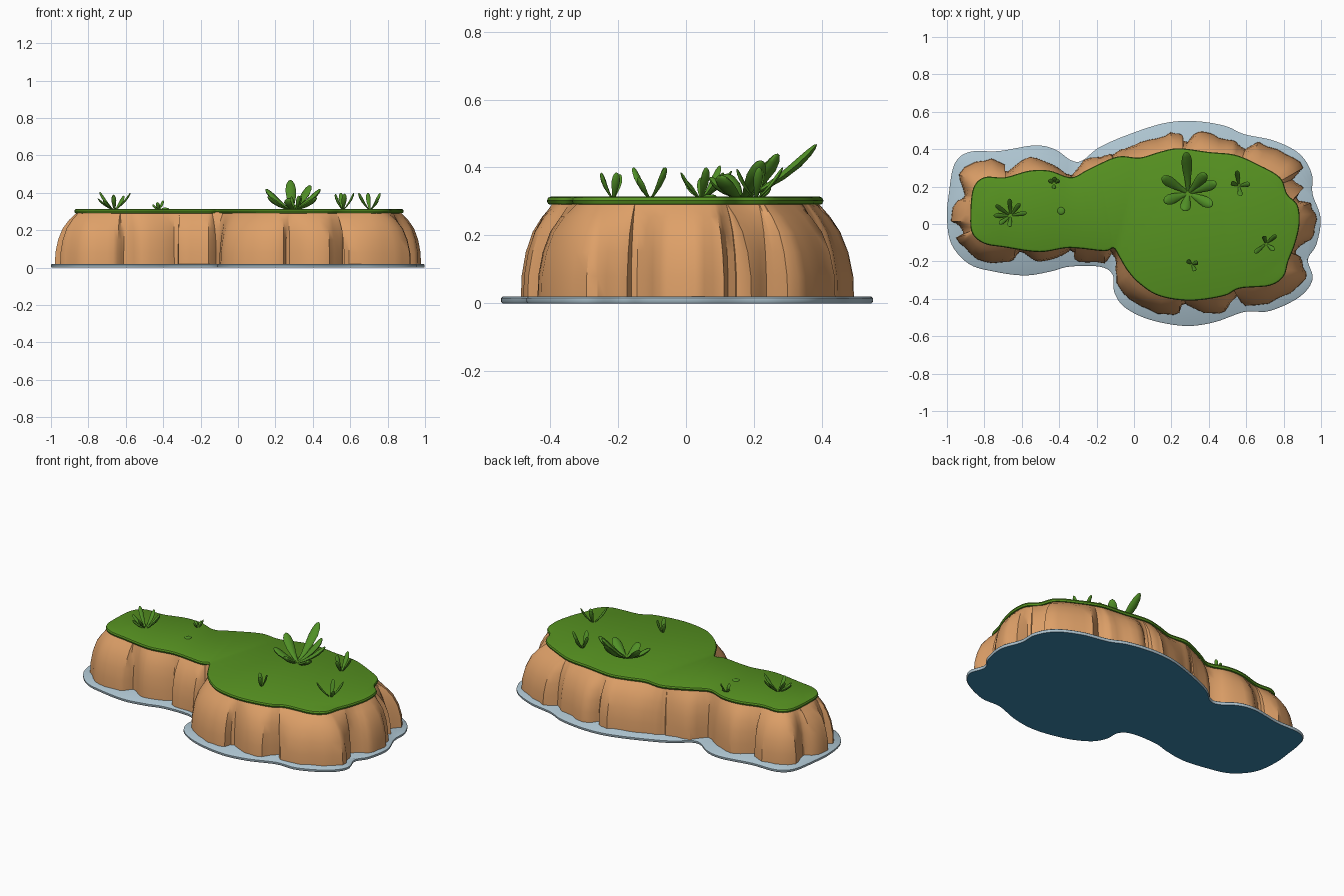
import bpy, bmesh, math, random
from mathutils import Vector

random.seed(4)


def material(name, r, g, b):
    lin = lambda c: ((c / 255 + 0.055) / 1.055) ** 2.4 if c > 10 else c / 255 / 12.92
    m = bpy.data.materials.new(name)
    m.diffuse_color = (lin(r), lin(g), lin(b), 1)
    return m


ROCK = material("tan rock", 222, 160, 104)
GRASS = material("grass green", 87, 147, 33)
LEAF = material("leaf green", 80, 143, 38)
FOAM = material("pale water", 174, 197, 209)
DEEP = material("deep water", 58, 135, 175)


def closed_curve(flat, steps):
    """Smooth closed curve through x, y pairs."""
    p = [Vector(flat[i:i + 2]) for i in range(0, len(flat), 2)]
    n, out = len(p), []
    for i in range(n):
        a, b, c, d = p[i - 1], p[i], p[(i + 1) % n], p[(i + 2) % n]
        for s in range(steps):
            t = s / steps
            out.append(0.5 * (2 * b + (c - a) * t + (2 * a - 5 * b + 4 * c - d) * t * t
                              + (3 * b - a - 3 * c + d) * t ** 3))
    return out


def inset(pts, d):
    """Move a clockwise outline inwards by d."""
    out = []
    for i, p in enumerate(pts):
        t = (pts[(i + 1) % len(pts)] - pts[i - 1]).normalized()
        out.append(p + Vector((t.y, -t.x)) * d)
    return out


def loft(name, rings, mats, angle=40):
    """Skin closed rings of 3D points and cap both ends."""
    bm = bmesh.new()
    vs = [[bm.verts.new(p) for p in r] for r in rings]
    n = len(vs[0])
    for a, b in zip(vs, vs[1:]):
        for i in range(n):
            j = (i + 1) % n
            bm.faces.new((a[i], a[j], b[j], b[i]))
    caps = [bm.faces.new(vs[0]), bm.faces.new(vs[-1])]
    bmesh.ops.recalc_face_normals(bm, faces=bm.faces)
    if len(mats) > 1:
        caps[0].material_index = 1
    bmesh.ops.triangulate(bm, faces=caps)
    return finish(name, bm, mats, angle)


def finish(name, bm, mats, angle):
    me = bpy.data.meshes.new(name)
    bm.to_mesh(me)
    bm.free()
    ob = bpy.data.objects.new(name, me)
    bpy.context.collection.objects.link(ob)
    for m in mats:
        me.materials.append(m)
    bpy.ops.object.select_all(action='DESELECT')
    ob.select_set(True)
    bpy.context.view_layer.objects.active = ob
    bpy.ops.object.shade_smooth_by_angle(angle=math.radians(angle))
    return ob


def slab(name, outline, profile, mats):
    loft(name, [[(p.x, p.y, z) for p in inset(outline, d)] for d, z in profile], mats)


# Outlines, clockwise from the left end
grass = closed_curve([
    -.875, .05, -.86, .19, -.80, .25, -.69, .25, -.56, .285, -.45, .285, -.335, .25,
    -.24, .295, -.09, .36, .03, .355, .135, .385, .24, .405, .40, .385, .54, .37,
    .66, .32, .78, .25, .82, .16, .875, .10, .885, 0, .86, -.11, .825, -.2, .80, -.28,
    .725, -.33, .565, -.345, .48, -.385, .30, -.41, .135, -.385, .03, -.32, -.035, -.25,
    -.08, -.175, -.11, -.13, -.16, -.145, -.345, -.128, -.505, -.15, -.69, -.125,
    -.80, -.105, -.865, -.05], 6)
water = closed_curve([
    -.99, .16, -.96, .32, -.88, .385, -.72, .39, -.535, .42, -.425, .40, -.335, .34,
    -.275, .34, -.185, .41, -.025, .48, .165, .54, .325, .55, .485, .525, .59, .48,
    .75, .445, .885, .375, .95, .27, .955, .16, .998, .03, .975, -.11, .93, -.19,
    .955, -.295, .885, -.39, .725, -.465, .59, -.47, .43, -.525, .27, -.545, .08, -.51,
    -.05, -.445, -.105, -.365, -.115, -.27, -.185, -.228, -.345, -.228, -.45, -.255,
    -.585, -.275, -.745, -.255, -.88, -.215, -.975, -.11, -1, .03], 6)
rock = closed_curve([
    -.975, .02, -.95, .12, -.90, .16, -.94, .27, -.80, .345, -.705, .33, -.68, .28,
    -.56, .36, -.425, .315, -.34, .265, -.265, .34, -.15, .37, -.10, .375, -.07, .395,
    .03, .43, .165, .475, .245, .49, .28, .44, .35, .50, .46, .46, .55, .44, .59, .40,
    .67, .435, .805, .375, .905, .305, .85, .235, .905, .19, .86, .14, .94, .11,
    .975, .02, .94, -.08, .86, -.14, .90, -.20, .915, -.295, .78, -.40, .59, -.435,
    .565, -.365, .485, -.46, .375, -.48, .275, -.425, .215, -.487, .08, -.46,
    -.025, -.405, -.09, -.32, -.10, -.20, -.12, -.15, -.16, -.205, -.29, -.20,
    -.345, -.145, -.44, -.195, -.53, -.20, -.61, -.15, -.665, -.205, -.80, -.20,
    -.90, -.135, -.945, -.08, -.91, -.035], 3)

# Water slab and grass turf
slab("water", water, [(.004, 0), (0, .005), (0, .015), (.006, .02)], [FOAM, DEEP])
slab("grass_top", grass, [(.02, .29), (.004, .292), (0, .302), (.004, .311), (.014, .315)], [GRASS])

# Cliff: craggy base leaning in to meet the turf
rim = inset(grass, .018)
crag = [p + Vector((random.uniform(-.007, .007), random.uniform(-.007, .007))) for p in rock]
rim_pts = [min(rim, key=lambda q: (q - p).length) for p in rock]
levels = [(.008, 1), (.08, .98), (.15, .86), (.21, .66), (.255, .38), (.28, .16), (.298, 0)]
loft("cliff", [[(*q.lerp(p, f), z) for p, q in zip(crag, rim_pts)] for z, f in levels], [ROCK], 35)


def plant(name, base, tips, width):
    """Tuft of curved, blunt leaves from one base point."""
    bm = bmesh.new()
    base = Vector(base)
    for x, y, z in tips:
        d = Vector((x, y, z)) - base
        side = d.cross(Vector((0, 0, 1))).normalized()
        up = side.cross(d).normalized()
        prev = None
        for t, w in [(0, .3), (.25, .5), (.5, .85), (.72, 1), (.88, .8), (.97, .45), (1, .1)]:
            c = base + d * t - up * d.length * .22 * t * (1 - t)
            ring = [bm.verts.new(c + (side * math.cos(a) + up * .45 * math.sin(a)) * w * width)
                    for a in [k * math.tau / 8 for k in range(8)]]
            if prev:
                for k in range(8):
                    bm.faces.new((prev[k], prev[k - 7], ring[k - 7], ring[k]))
            else:
                bm.faces.new(ring)
            prev = ring
        bm.faces.new(prev)
    bmesh.ops.recalc_face_normals(bm, faces=bm.faces)
    finish(name, bm, [LEAF], 50)


# Plants
plant("big_plant", (.29, .165, .305),
      [(.28, .385, .468), (.15, .25, .42), (.385, .27, .44), (.44, .22, .42),
       (.42, .10, .375), (.16, .12, .38), (.27, .07, .37)], .029)
plant("left_plant", (-.66, .045, .305),
      [(-.665, .135, .39), (-.74, .10, .405), (-.75, .045, .37), (-.61, .11, .385),
       (-.575, .06, .40), (-.665, -.015, .385), (-.72, 0, .36)], .013)
plant("back_right_plant", (.56, .205, .305),
      [(.55, .285, .40), (.52, .22, .395), (.62, .215, .40), (.57, .15, .395)], .014)
plant("right_plant", (.705, -.105, .305),
      [(.76, -.06, .40), (.695, -.065, .40), (.645, -.155, .40), (.75, -.14, .37)], .013)
plant("back_left_sprout", (-.425, .215, .305),
      [(-.455, .235, .338), (-.40, .235, .36), (-.43, .19, .35), (-.425, .25, .34)], .011)
plant("front_sprout", (.31, -.215, .305),
      [(.285, -.195, .38), (.34, -.205, .385), (.325, -.25, .385)], .013)

# Small mound on the turf
bm = bmesh.new()
bmesh.ops.create_uvsphere(bm, u_segments=12, v_segments=8, radius=.02)
for v in bm.verts:
    v.co = Vector((v.co.x - .39, v.co.y + .07, v.co.z * .3 + .315))
finish("mound", bm, [LEAF], 60)
